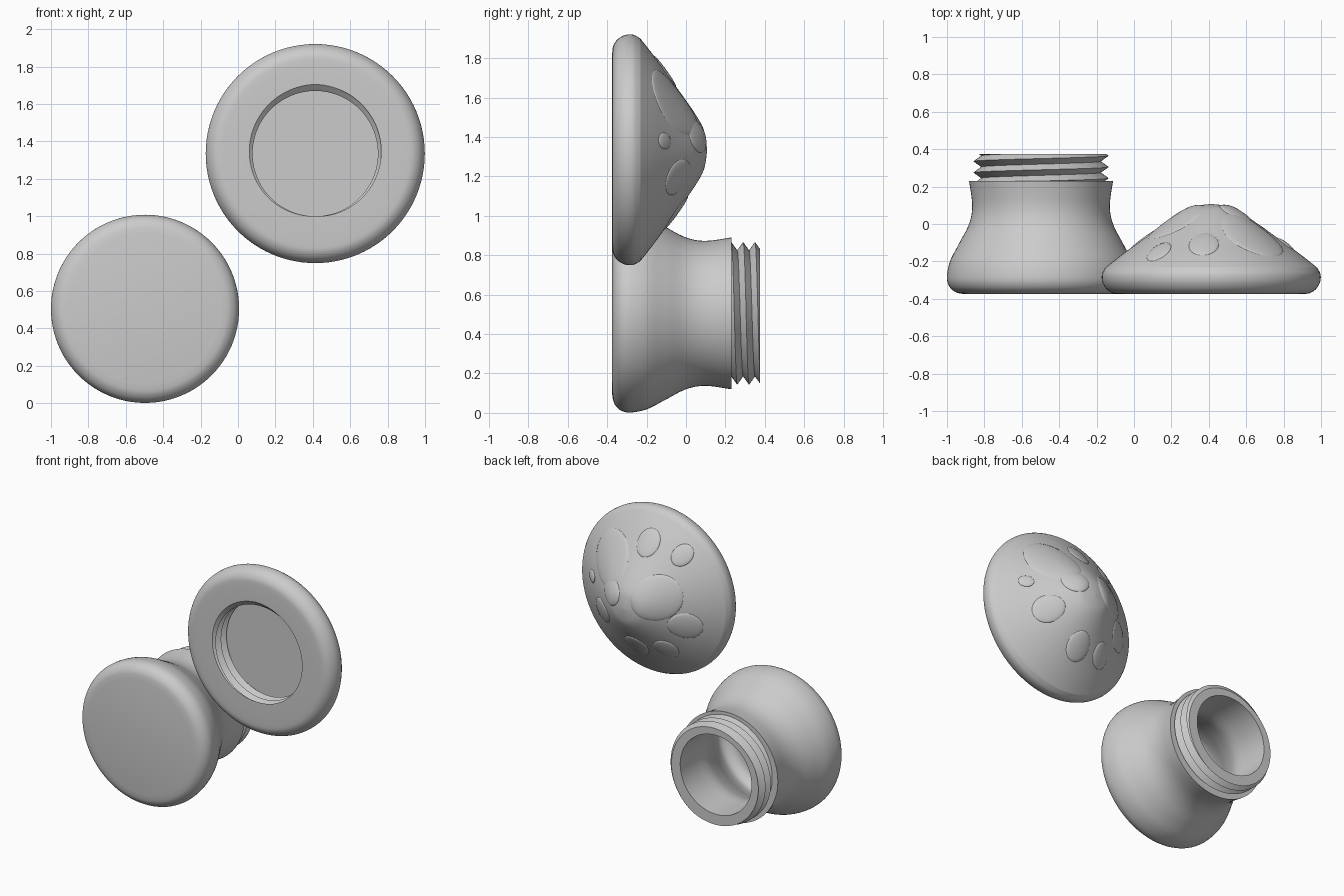
import bpy, bmesh, math

if "Cube" in bpy.data.objects:
    bpy.data.objects.remove(bpy.data.objects["Cube"])

SEG = 96


def smooth(pts, n=6):
    """Catmull-Rom curve through a few (radius, y) points."""
    p = [pts[0]] + pts + [pts[-1]]
    out = []
    for i in range(1, len(p) - 2):
        for s in range(n):
            t = s / n
            out.append(tuple(0.5 * (2 * b + (c - a) * t + (2 * a - 5 * b + 4 * c - d) * t * t
                                    + (3 * b - a - 3 * c + d) * t ** 3)
                             for a, b, c, d in zip(p[i - 1], p[i], p[i + 1], p[i + 2])))
    return out + [pts[-1]]


def finish(name, bm, angle=32):
    bmesh.ops.remove_doubles(bm, verts=bm.verts, dist=0.0002)
    bmesh.ops.dissolve_degenerate(bm, edges=bm.edges, dist=0.0001)
    bmesh.ops.recalc_face_normals(bm, faces=bm.faces)
    me = bpy.data.meshes.new(name)
    bm.to_mesh(me)
    bm.free()
    ob = bpy.data.objects.new(name, me)
    bpy.context.collection.objects.link(ob)
    bpy.ops.object.select_all(action='DESELECT')
    ob.select_set(True)
    bpy.context.view_layer.objects.active = ob
    bpy.ops.object.shade_smooth_by_angle(angle=math.radians(angle))
    return ob


def threaded_turning(name, cx, cz, pre, post, y0, y1, root, peak, pitch, c):
    """Revolve about y: profile 'pre', then a V-thread from y0 to y1, then 'post'."""
    k0 = math.floor((y0 - c) / (pitch / 2)) - 1
    k1 = math.ceil((y1 - c) / (pitch / 2)) + 3
    bm = bmesh.new()
    cols = []
    for j in range(SEG + 1):
        th = 2 * math.pi * j / SEG
        rows = list(pre)
        for k in range(k0, k1 + 1):
            lead = c - pitch * j / SEG
            y = min(max(lead + k * pitch / 2, y0), y1)
            f = ((y - lead) / pitch) % 1.0
            rows.append((root + (peak - root) * abs(1 - 2 * f), y))
        rows += post
        cols.append([bm.verts.new((cx + r * math.cos(th), y, cz + r * math.sin(th)))
                     for r, y in rows])
    for a, b in zip(cols, cols[1:]):
        for i in range(len(a) - 1):
            bm.faces.new((a[i], a[i + 1], b[i + 1], b[i]))
    return finish(name, bm)


# Jar: rounded foot, waisted body, threaded neck and hollow inside
jar_outer = [(0, -.375)] + smooth([(.41, -.375), (.455, -.365), (.49, -.335), (.503, -.285),
                                   (.487, -.2), (.44, -.107), (.385, 0), (.368, .1), (.385, .23)])
jar_inner = [(.28, .375), (.28, .2)] + smooth([(.28, .2), (.285, .08), (.33, -.04), (.39, -.16),
                                               (.41, -.24), (.37, -.29), (.3, -.3)]) + [(0, -.3)]
threaded_turning("jar", -.497, .505, jar_outer, jar_inner, .23, .375, .32, .362, .06, .305)

# Lid: mushroom-cap dome with rounded rim and threaded socket
LX, LZ = .413, 1.335
dome = smooth([(0, .107), (.06, .1), (.115, .085), (.18, .048), (.25, 0), (.32, -.05),
               (.40, -.107), (.48, -.165), (.565, -.232)], 8)
rim = smooth([(.565, -.232), (.584, -.268), (.582, -.31), (.56, -.348), (.525, -.37), (.48, -.375)])
threaded_turning("lid", LX, LZ, dome + rim, [(0, -.215)], -.375, -.215, .335, .37, .06, -.36)


def dome_y(r):
    for (r0, y0), (r1, y1) in zip(dome, dome[1:]):
        if r <= r1:
            return y0 + (y1 - y0) * (r - r0) / (r1 - r0)
    return dome[-1][1]


# Low raised spots scattered over the dome: (x offset, z offset, radius)
spots = [(.22, .24, .165), (-.19, .09, .15), (.13, .07, .085), (-.04, .40, .08),
         (-.28, .36, .065), (-.35, -.10, .095), (.40, .045, .042), (.27, -.14, .09),
         (.01, -.32, .085), (-.20, -.30, .075)]
for n, (sx, sz, rad) in enumerate(spots):
    bm = bmesh.new()
    rings = []
    for t in (0, .25, .5, .7, .85, .95, 1, 1.0):
        lift = .012 * math.sqrt(1 - t * t) if len(rings) < 7 else -.006
        ring = []
        for j in range(40):
            a = 2 * math.pi * j / 40
            dx, dz = sx + rad * t * math.cos(a), sz + rad * t * math.sin(a)
            ring.append(bm.verts.new((LX + dx, dome_y(math.hypot(dx, dz)) + lift, LZ + dz)))
        rings.append(ring)
    for a, b in zip(rings, rings[1:]):
        for j in range(40):
            bm.faces.new((a[j], a[j - 1], b[j - 1], b[j]))
    finish("lid_spot_%d" % (n + 1), bm, 50)
